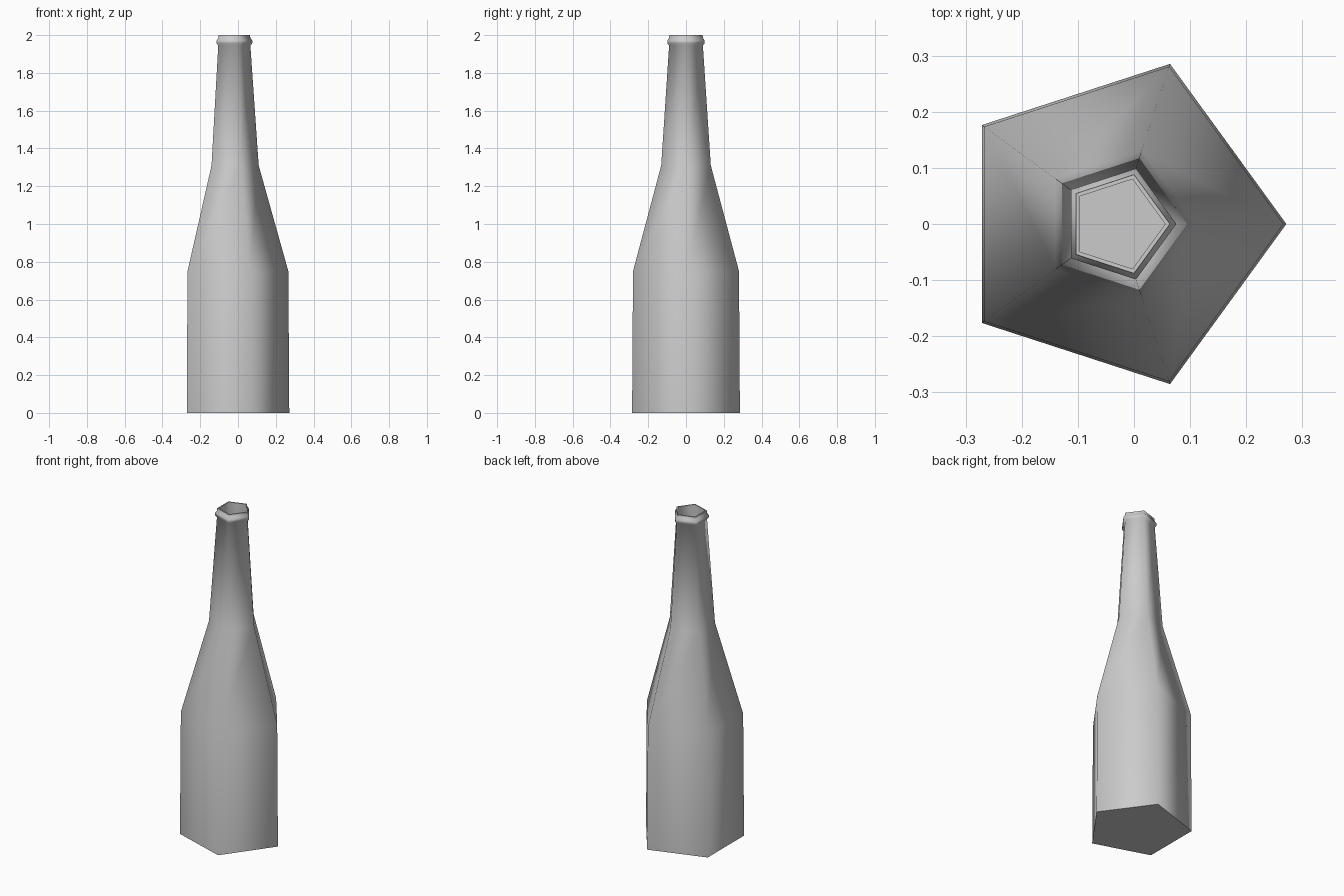
import bpy, bmesh, math

cube = bpy.data.objects.get("Cube")
if cube:
    bpy.data.objects.remove(cube)

SIDES = 5
AXIS_X = -0.0285

# One flat grey material
grey = bpy.data.materials.new("plain_grey")
grey.use_nodes = True
colour = (0.6, 0.6, 0.6, 1)
grey.diffuse_color = colour
grey.node_tree.nodes["Principled BSDF"].inputs["Base Color"].default_value = colour

# Radius and height, from the base up the outside, over the lip, down the inside
profile = [
    (0.300, 0.0), (0.295, 0.75), (0.138, 1.31), (0.094, 1.945),   # body, shoulder, neck
    (0.104, 1.957), (0.104, 1.972), (0.094, 1.984),               # collar ring
    (0.0925, 2.0), (0.084, 2.0),                                  # lip
    (0.084, 1.94), (0.125, 1.30), (0.28, 0.74), (0.285, 0.03),    # hollow inside
]

bm = bmesh.new()
rings = []
for radius, z in profile:
    ring = []
    for i in range(SIDES):
        a = math.tau * i / SIDES
        ring.append(bm.verts.new((AXIS_X + radius * math.cos(a), radius * math.sin(a), z)))
    rings.append(ring)

for low, high in zip(rings, rings[1:]):
    for i in range(SIDES):
        j = (i + 1) % SIDES
        bm.faces.new((low[i], low[j], high[j], high[i]))

# Flat base and inner floor
bm.faces.new(rings[0][::-1])
bm.faces.new(rings[-1])
bmesh.ops.recalc_face_normals(bm, faces=bm.faces)

mesh = bpy.data.meshes.new("bottle")
bm.to_mesh(mesh)
bm.free()
mesh.materials.append(grey)
bottle = bpy.data.objects.new("bottle", mesh)
bpy.context.collection.objects.link(bottle)

# Smooth walls, sharp base and lip
bpy.ops.object.select_all(action='DESELECT')
bottle.select_set(True)
bpy.context.view_layer.objects.active = bottle
bpy.ops.object.shade_smooth_by_angle(angle=math.radians(80))
